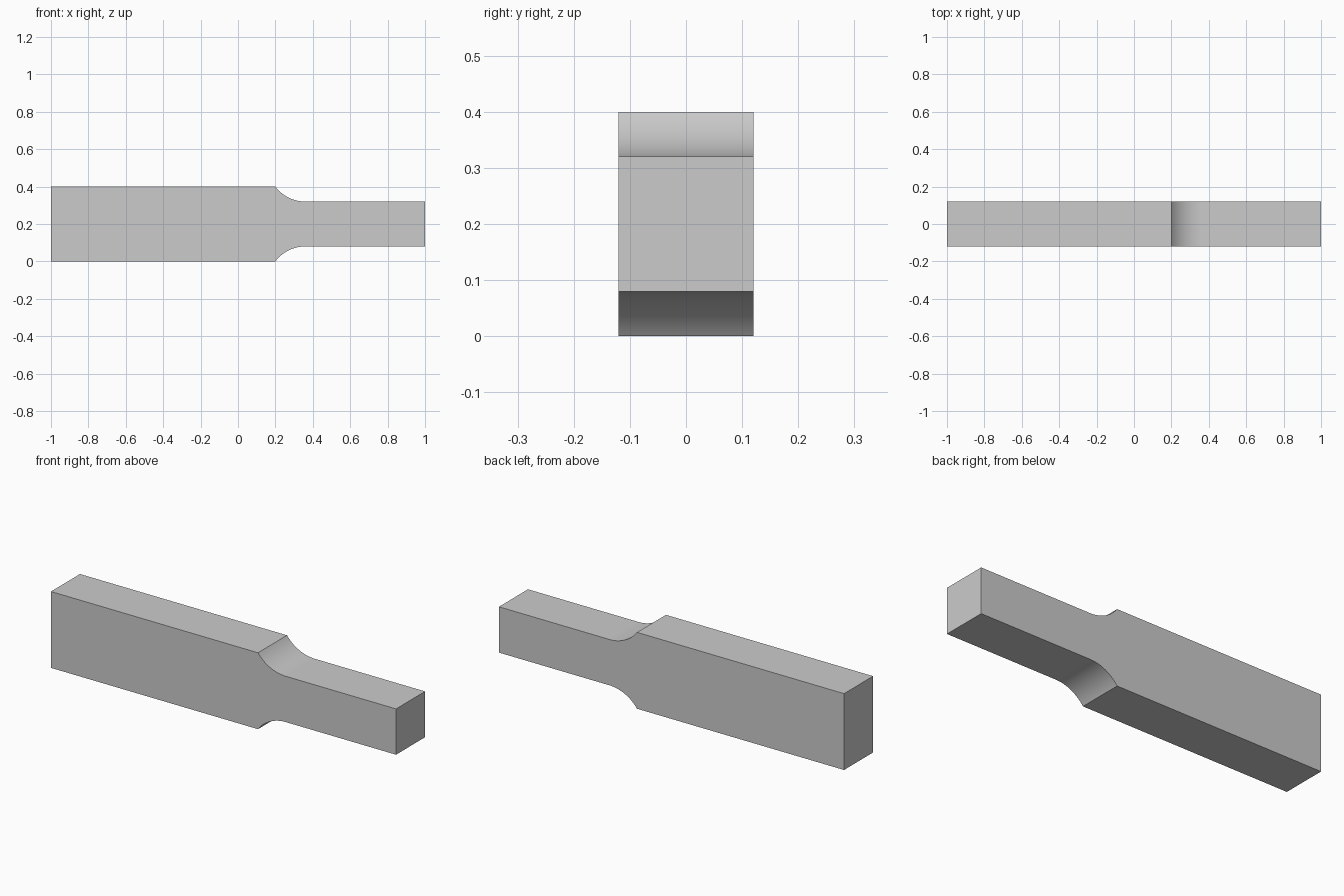
import bpy
import bmesh
from math import sin, cos, asin, radians

cube = bpy.data.objects.get("Cube")
if cube:
    bpy.data.objects.remove(cube, do_unlink=True)

# Dimensions
HALF_LENGTH = 1.0
HALF_DEPTH = 0.12
MID_Z = 0.2
GRIP_HALF = 0.2       # half height of the wide end
NECK_HALF = 0.12      # half height of the narrow end
FILLET_END = 0.36     # where the fillet runs flush into the neck
RADIUS = 0.2
STEPS = 24

# Material
grey = bpy.data.materials.new("plain_grey")
grey.use_nodes = True
colour = (0.6, 0.6, 0.6, 1)
grey.diffuse_color = colour
grey.node_tree.nodes["Principled BSDF"].inputs["Base Color"].default_value = colour

# Upper outline: wide end, concave fillet, narrow neck
sweep = asin((FILLET_END - 0.2) / RADIUS)
upper = [(-HALF_LENGTH, GRIP_HALF)]
for i in range(STEPS + 1):
    a = sweep * (1 - i / STEPS)
    upper.append((FILLET_END - RADIUS * sin(a),
                  NECK_HALF + RADIUS * (1 - cos(a))))
upper.append((HALF_LENGTH, NECK_HALF))

# Mirror the outline about the centre line and extrude it through the depth
outline = upper + [(x, -h) for x, h in reversed(upper)]
bm = bmesh.new()
face = bm.faces.new([bm.verts.new((x, -HALF_DEPTH, MID_Z + h)) for x, h in outline])
result = bmesh.ops.extrude_face_region(bm, geom=[face])
moved = [g for g in result["geom"] if isinstance(g, bmesh.types.BMVert)]
bmesh.ops.translate(bm, verts=moved, vec=(0, 2 * HALF_DEPTH, 0))
bmesh.ops.recalc_face_normals(bm, faces=bm.faces)

mesh = bpy.data.meshes.new("necked_bar")
bm.to_mesh(mesh)
bm.free()
mesh.materials.append(grey)
bar = bpy.data.objects.new("necked_bar", mesh)
bpy.context.collection.objects.link(bar)

# Smooth fillets, sharp edges elsewhere
bpy.ops.object.select_all(action='DESELECT')
bar.select_set(True)
bpy.context.view_layer.objects.active = bar
bpy.ops.object.shade_smooth_by_angle(angle=radians(30))
